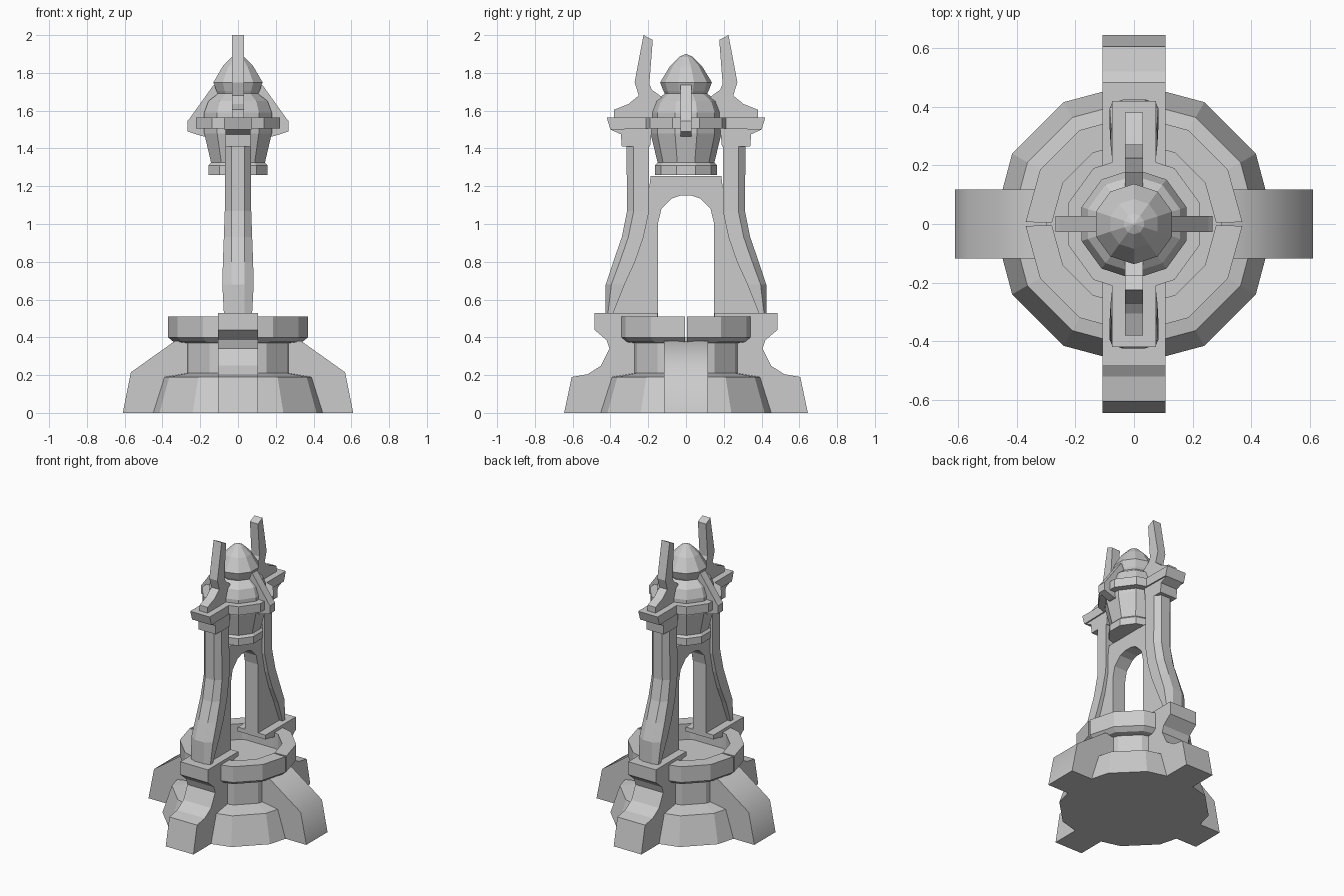
import bpy, bmesh
from math import radians, sin, cos
from mathutils import Matrix

if "Cube" in bpy.data.objects:
    bpy.data.objects.remove(bpy.data.objects["Cube"], do_unlink=True)

GREY = (0.6, 0.6, 0.6, 1)
stone = bpy.data.materials.new("grey stone")
stone.use_nodes = True
stone.diffuse_color = GREY
stone.node_tree.nodes["Principled BSDF"].inputs["Base Color"].default_value = GREY


def finish(name, bm, turn=0):
    """Clean the mesh, turn it about z and add it to the scene."""
    bmesh.ops.remove_doubles(bm, verts=bm.verts, dist=0.0005)
    bmesh.ops.recalc_face_normals(bm, faces=bm.faces)
    bm.transform(Matrix.Rotation(radians(turn), 4, "Z"))
    mesh = bpy.data.meshes.new(name)
    bm.to_mesh(mesh)
    bm.free()
    mesh.materials.append(stone)
    obj = bpy.data.objects.new(name, mesh)
    bpy.context.collection.objects.link(obj)
    return obj


def loft(bm, sections, closed=False):
    """Skin a list of vertex loops, capping the ends unless closed."""
    loops = [[bm.verts.new(p) for p in s] for s in sections]
    pairs = list(zip(loops, loops[1:])) + ([(loops[-1], loops[0])] if closed else [])
    for a, b in pairs:
        for i in range(len(a)):
            j = (i + 1) % len(a)
            bm.faces.new((a[i], a[j], b[j], b[i]))
    if not closed:
        bm.faces.new(loops[0])
        bm.faces.new(loops[-1])


def turned(name, profile, sides, turn=0):
    """Solid stack of polygon sections from (radius, z) points."""
    bm = bmesh.new()
    step = radians(360 / sides)
    loft(bm, [[(r * cos(i * step), r * sin(i * step), z) for i in range(sides)]
              for r, z in profile])
    return finish(name, bm, turn)


def ring_part(name, profile, angles, turn=0):
    """Sweep a closed (radius, z) outline through part of a circle."""
    bm = bmesh.new()
    loft(bm, [[(r * cos(radians(a)), r * sin(radians(a)), z) for r, z in profile]
              for a in angles])
    return finish(name, bm, turn)


def slab(name, outline, half, turn=0):
    """Extrude an outline of (outward, z) points across its width."""
    bm = bmesh.new()
    loft(bm, [[(x, y, z) for y, z in outline] for x in (-half, half)])
    return finish(name, bm, turn)


# Stepped base and the raised split ring
turned("base", [(0.48, 0), (0.42, 0.19), (0.30, 0.21), (0.30, 0.40)], 12)
collar = [(0.30, 0.37), (0.34, 0.375), (0.37, 0.40), (0.37, 0.51), (0.28, 0.51), (0.28, 0.38)]
for side, turn in (("back", 0), ("front", 180)):
    ring_part(side + "_collar", collar, [1] + list(range(30, 180, 30)) + [179], turn)

# Sloping side buttresses
side_foot = [(0.25, 0), (0.61, 0), (0.567, 0.215), (0.335, 0.38), (0.25, 0.38)]
for side, turn in (("left", -90), ("right", 90)):
    obj = slab(side + "_buttress", side_foot, 0.117, turn)
    bpy.ops.object.select_all(action="DESELECT")
    obj.select_set(True)
    bpy.context.view_layer.objects.active = obj
    bpy.ops.object.shade_smooth_by_angle(angle=radians(70))

# Towers, each with foot, bowed pillar, bracket, cap and horn
foot = [(0.25, 0), (0.645, 0), (0.605, 0.19), (0.52, 0.205), (0.45, 0.25), (0.405, 0.34),
        (0.42, 0.385), (0.485, 0.44), (0.485, 0.53), (0.15, 0.53), (0.15, 0.50), (0.25, 0.48)]
pillar = [(0.53, 0.425, 0.385, 0.075), (0.68, 0.425, 0.325, 0.083), (0.80, 0.385, 0.27, 0.08),
          (0.93, 0.34, 0.225, 0.075), (1.07, 0.312, 0.195, 0.07), (1.41, 0.315, 0.195, 0.068)]
bracket = [(0.19, 1.41), (0.34, 1.41), (0.345, 1.475), (0.40, 1.50), (0.18, 1.51)]
cap = [(0.17, 1.505), (0.40, 1.50), (0.42, 1.565), (0.17, 1.565)]
horn = [(0.12, 1.56), (0.38, 1.56), (0.38, 1.605), (0.305, 1.635), (0.25, 1.68), (0.272, 1.75),
        (0.225, 2.0), (0.176, 1.975), (0.194, 1.74), (0.18, 1.71), (0.11, 1.66)]
for side, turn in (("back", 0), ("front", 180)):
    slab(side + "_foot", foot, 0.107, turn)
    bm = bmesh.new()
    sections = []
    for z, out, inn, w in pillar:
        bevel = out - (out - inn) * 0.3
        sections.append([(-0.035, out, z), (0.035, out, z), (w, bevel, z),
                         (w, inn, z), (-w, inn, z), (-w, bevel, z)])
    loft(bm, sections)
    finish(side + "_pillar", bm, turn)
    slab(side + "_bracket", bracket, 0.066, turn)
    slab(side + "_cap", cap, 0.075, turn)
    slab(side + "_horn", horn, 0.031, turn)

# Arched wall joining the two towers
inner = [(0.147, 0.51), (0.147, 1.01), (0.13, 1.08), (0.075, 1.135)]
outer = [(0.187, 1.255), (0.21, 1.07), (0.24, 0.93), (0.32, 0.75), (0.40, 0.51)]
half = outer + inner
arch = half + [(0.03, 1.15)] + [(-0.03, 1.15)] + [(-y, z) for y, z in reversed(half)]
slab("arch_wall", arch, 0.05)

# Ten-sided lantern with its flange and fins
turned("lantern", [(0.165, 1.26), (0.165, 1.31), (0.15, 1.325), (0.188, 1.48), (0.188, 1.59),
                   (0.165, 1.65), (0.112, 1.69), (0.12, 1.705), (0.137, 1.75), (0.085, 1.835),
                   (0.035, 1.885), (0.003, 1.90)], 10, 18)
turned("lantern_flange", [(0.235, 1.505), (0.235, 1.565)], 10, 18)
fin = [(0.10, 1.72), (0.13, 1.735), (0.255, 1.56), (0.268, 1.545), (0.268, 1.49),
       (0.19, 1.465), (0.15, 1.46)]
for side, turn in (("left", -90), ("right", 90)):
    slab(side + "_fin", fin, 0.028, turn)
